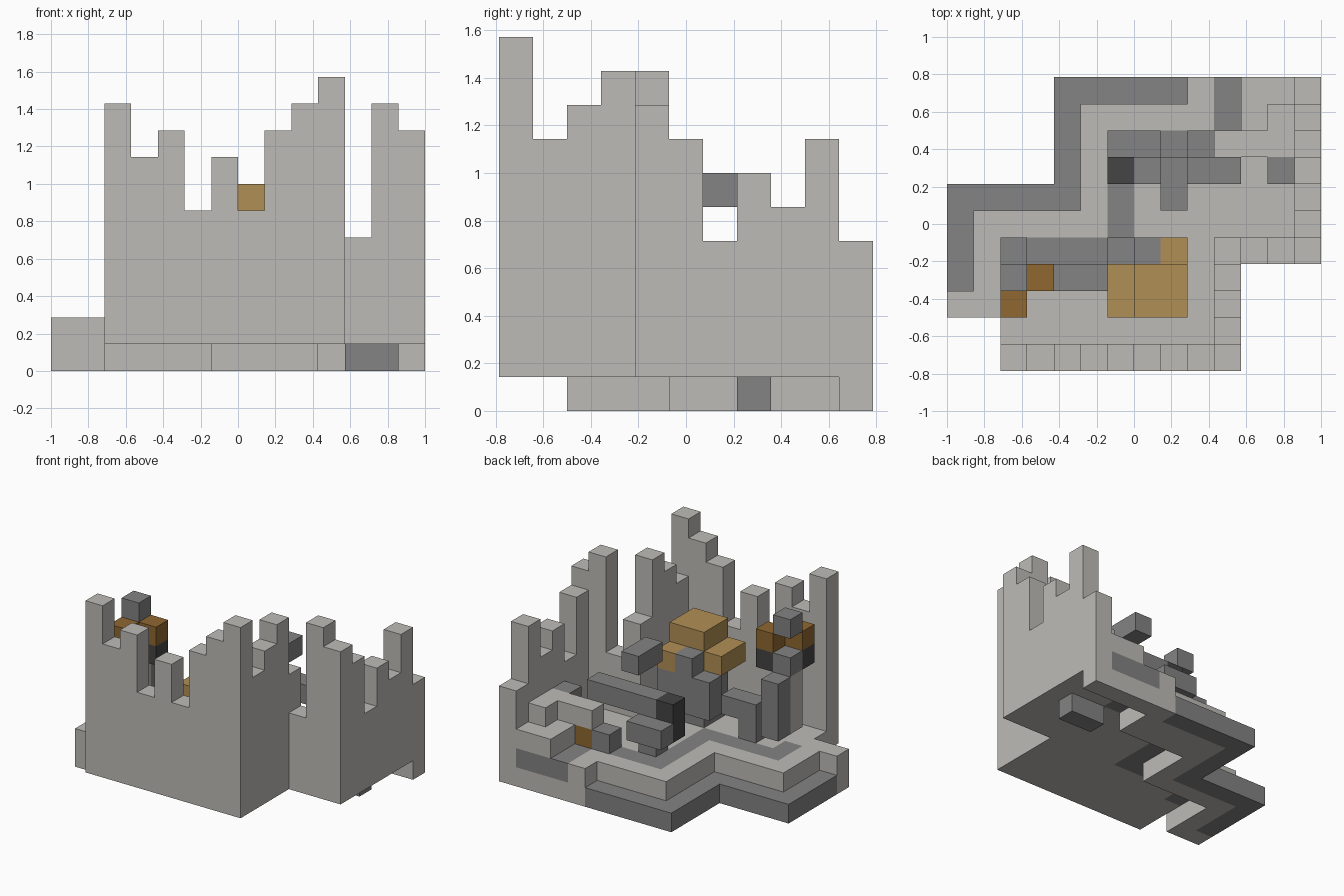
import bpy
import bmesh
from mathutils import Vector

cube = bpy.data.objects.get("Cube")
if cube:
    bpy.data.objects.remove(cube)

UNIT = 1 / 7
ORIGIN = Vector((-7, -5.5, 0))


def material(name, red, green, blue):
    mat = bpy.data.materials.new(name)
    mat.use_nodes = True
    color = (red, green, blue, 1)
    mat.diffuse_color = color
    shader = next(n for n in mat.node_tree.nodes if n.type == "BSDF_PRINCIPLED")
    shader.inputs["Base Color"].default_value = color
    shader.inputs["Roughness"].default_value = 0.9
    return mat


stone = material("light_stone", .51, .50, .47)
slate = material("dark_stone", .227, .227, .227)
charcoal = material("charcoal", .058, .058, .058)
gold = material("gold", .434, .275, .091)
amber = material("amber_brown", .279, .138, .031)

owner = {}      # block position -> part name
part_mats = {}  # part name -> material


def span(value):
    """A single index or an inclusive (first, last) pair."""
    first, last = value if isinstance(value, tuple) else (value, value)
    return range(first, last + 1)


def blocks(name, mat, *boxes):
    """Fill boxes of unit blocks; later parts replace earlier ones."""
    part_mats[name] = mat
    for xs, ys, zs in boxes:
        for x in span(xs):
            for y in span(ys):
                for z in span(zs):
                    owner[x, y, z] = name


def wall(name, start, step, heights):
    """A one-block-thick wall with a ragged top."""
    for n, height in enumerate(heights):
        x, y = start[0] + step[0] * n, start[1] + step[1] * n
        blocks(name, stone, (x, y, (1, height - 1)))


# Stepped base: dark outer ledge and lighter inner strip
blocks("base_ledge", slate,
       (0, (3, 6), 0), ((0, 4), 6, 0), (4, (6, 10), 0), ((4, 8), 10, 0))
blocks("base_inner", stone,
       ((0, 1), 2, 0), (1, (3, 5), 0), ((2, 5), 5, 0), (5, (6, 9), 0),
       ((6, 9), (8, 9), 0), ((9, 13), 10, 0))
blocks("hanging_beam", slate, ((11, 12), 7, 0))

# Floor slab with an inlaid path
blocks("floor", stone,
       ((2, 10), (0, 4), 1), ((11, 13), (4, 10), 1), ((5, 10), (5, 9), 1),
       ((1, 5), (2, 5), 1), ((9, 13), 10, 1), (0, 2, 1))
blocks("floor_path", slate,
       ((6, 10), 8, 1), (6, (4, 8), 1), ((2, 6), 4, 1), (2, 3, 1),
       (10, (9, 10), 1), ((11, 12), 10, 1))

# Ruined walls
wall("front_wall", (2, 0), (1, 0), [10, 8, 9, 6, 8, 6, 9, 10, 11])
wall("inner_side_wall", (10, 1), (0, 1), [8, 9, 10, 7])
wall("short_front_wall", (11, 4), (1, 0), [5, 10])
wall("outer_side_wall", (13, 4), (0, 1), [9, 8, 5, 7, 6, 8, 5])

# Stepped rubble in the back corner
blocks("rubble_step", stone, (12, 10, 2), (11, (9, 10), 2))
blocks("rubble_top", stone,
       (12, 9, (2, 3)), ((11, 12), 8, (2, 3)), (10, 8, 3))
blocks("rubble_ember", amber, (10, 8, 2))
blocks("rubble_stone", slate, (9, 8, 2), (12, 7, (2, 3)))

# Fallen beams
blocks("long_beam", slate, ((7, 10), 7, 4))
blocks("beam_end", charcoal, (6, 7, (3, 4)))
blocks("low_beam", slate, ((6, 7), 8, 3), (7, 7, 2))
blocks("floating_beam", slate, (8, (6, 7), 6))

# Central mound with gold on top
blocks("mound", slate,
       ((7, 8), (2, 3), (2, 4)), ((6, 8), 4, (3, 4)), (7, 4, 5))
blocks("gold_pile", gold,
       ((7, 8), (2, 3), (5, 6)), (6, (2, 3), 5), (8, 4, 5))

# Left pillar, bench and brazier
blocks("bench", slate, ((4, 5), 3, 3), (4, 3, 2))
blocks("pillar", slate, (2, 4, (3, 5)), (2, 3, 6))
blocks("pillar_core", stone, (2, 3, (3, 5)))
blocks("brazier_coal", charcoal, (3, 3, 6), (2, 2, 6))
blocks("brazier_flame", amber, (3, 3, 7), (2, 2, 7))
blocks("brazier_cap", slate, (2, 3, 8))


def build(name):
    """Mesh the exposed sides of one part's blocks."""
    bm = bmesh.new()
    for cell in [c for c, part in owner.items() if part == name]:
        centre = Vector(cell) + Vector((.5, .5, .5)) + ORIGIN
        for axis in range(3):
            for sign in (-1, 1):
                normal = Vector((0, 0, 0))
                normal[axis] = sign
                if tuple(c + int(n) for c, n in zip(cell, normal)) in owner:
                    continue
                u = Vector((0, 0, 0))
                u[(axis + 1) % 3] = .5
                v = normal.cross(u)
                mid = centre + normal / 2
                corners = (mid - u - v, mid + u - v, mid + u + v, mid - u + v)
                bm.faces.new([bm.verts.new(p * UNIT) for p in corners])
    bmesh.ops.remove_doubles(bm, verts=bm.verts[:], dist=.001)
    bmesh.ops.dissolve_limit(bm, angle_limit=.01, verts=bm.verts[:],
                             edges=bm.edges[:])
    mesh = bpy.data.meshes.new(name)
    bm.to_mesh(mesh)
    bm.free()
    mesh.materials.append(part_mats[name])
    bpy.context.collection.objects.link(bpy.data.objects.new(name, mesh))


for part_name in part_mats:
    build(part_name)
